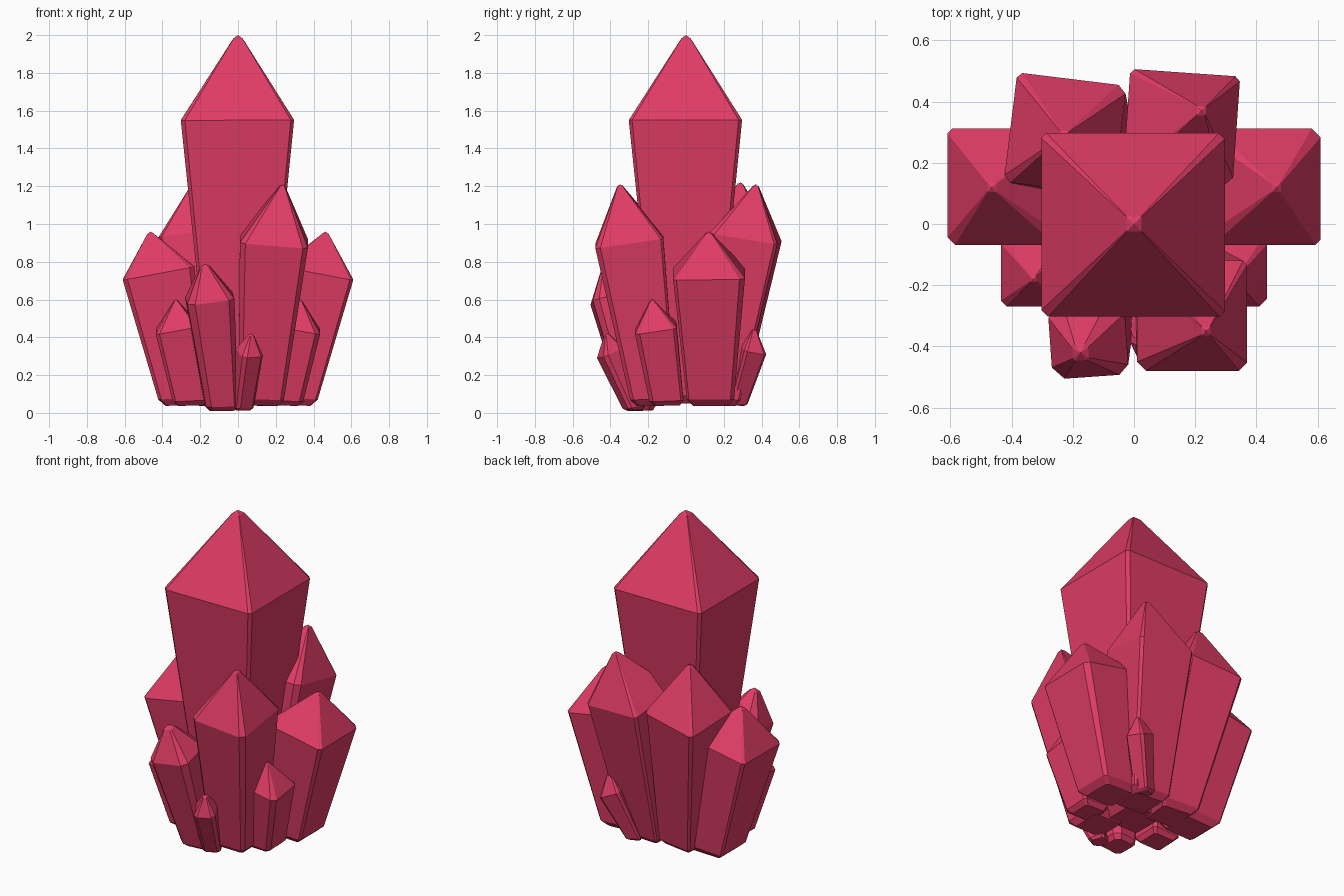
import bpy, bmesh, math, random
from mathutils import Vector, Matrix

random.seed(4)
cube = bpy.data.objects.get("Cube")
if cube:
    bpy.data.objects.remove(cube, do_unlink=True)

# One flat crystal colour
COLOR = (0.74, 0.045, 0.13, 1.0)
mat = bpy.data.materials.new("crystal pink")
mat.use_nodes = True
mat.diffuse_color = COLOR
mat.node_tree.nodes["Principled BSDF"].inputs["Base Color"].default_value = COLOR


def ring(bm, center, half, cuts, twist, lean, tilt):
    """Square with clipped corners, tilted across the leaning axis."""
    verts = []
    spin = Matrix.Rotation(twist, 3, 'Z')
    signs = [(1, 1), (-1, 1), (-1, -1), (1, -1)]
    for i, (sx, sy) in enumerate(signs):
        c = half * (1 - cuts[i])
        pair = [Vector((sx * half, sy * c, 0)), Vector((sx * c, sy * half, 0))]
        if i % 2:
            pair.reverse()
        for p in pair:
            p = spin @ p
            p.z = -tilt * (p.x * lean.x + p.y * lean.y)
            verts.append(bm.verts.new(Vector(center) + p))
    return verts


def crystal(name, base, base_half, shoulder, half, tip, cut=0.12, twist=0, blunt=0.06):
    base, shoulder, tip = Vector(base), Vector(shoulder), Vector(tip)
    axis = shoulder - base
    lean = axis / axis.z
    twist = math.radians(twist)
    cuts = [cut * random.uniform(0.6, 1.4) for _ in range(4)]
    bm = bmesh.new()
    # Rounded foot, foot edge, shoulder, blunt tip
    levels = [(base, base_half * 0.75, 0.15),
              (base + lean * base_half * 0.3, base_half, 0.3),
              (shoulder, half, 1.0),
              (tip - Vector((0, 0, half * blunt)), half * blunt * 1.4, 1.0)]
    rings = [ring(bm, c, h, cuts, twist, lean, t) for c, h, t in levels]
    for low, high in zip(rings, rings[1:]):
        for i in range(8):
            j = (i + 1) % 8
            bm.faces.new((low[i], low[j], high[j], high[i]))
    bm.faces.new(list(reversed(rings[0])))
    peak = bm.verts.new(tip)
    for i in range(8):
        bm.faces.new((rings[-1][i], rings[-1][(i + 1) % 8], peak))
    bmesh.ops.recalc_face_normals(bm, faces=bm.faces)
    mesh = bpy.data.meshes.new(name)
    bm.to_mesh(mesh)
    bm.free()
    mesh.materials.append(mat)
    obj = bpy.data.objects.new(name, mesh)
    bpy.context.scene.collection.objects.link(obj)


# Tall central crystal
crystal("main_crystal", (0, 0, 0.05), 0.15, (-0.003, -0.003, 1.55), 0.3, (0, 0, 2.0), 0.08)

# Large crystals around it
crystal("front_crystal", (0.12, -0.17, 0.04), 0.12, (0.19, -0.3, 0.91), 0.18, (0.235, -0.35, 1.21))
crystal("back_right_crystal", (-0.12, 0.16, 0.04), 0.12, (-0.225, 0.295, 0.93), 0.18,
        (-0.23, 0.29, 1.22), 0.12, -7)
crystal("back_left_crystal", (0.1, 0.17, 0.04), 0.12, (0.155, 0.315, 0.93), 0.18,
        (0.22, 0.37, 1.21), 0.12, -4)

# Paired side crystals, mirrored left and right
for side, s in (("left", 1), ("right", -1)):
    crystal(side + "_side_crystal", (s * 0.29, 0.13, 0.04), 0.125,
            (s * 0.42, 0.122, 0.74), 0.19, (s * 0.465, 0.12, 0.96))
    crystal(side + "_small_crystal", (s * 0.25, -0.1, 0.04), 0.09,
            (s * 0.325, -0.16, 0.45), 0.11, (s * 0.33, -0.18, 0.6), 0.18)

# Short front crystal and tiny shards
crystal("short_front_crystal", (-0.085, -0.24, 0.012), 0.085, (-0.15, -0.375, 0.61), 0.125,
        (-0.175, -0.42, 0.79), 0.3, 4, 0.15)
crystal("tiny_front_shard", (0.02, -0.27, 0.015), 0.05, (0.06, -0.4, 0.32), 0.06,
        (0.07, -0.42, 0.42), 0.25, 25, 0.15)
crystal("tiny_back_shard", (0.15, 0.27, 0.04), 0.045, (0.255, 0.355, 0.34), 0.06,
        (0.27, 0.36, 0.45), 0.25, 15, 0.15)
